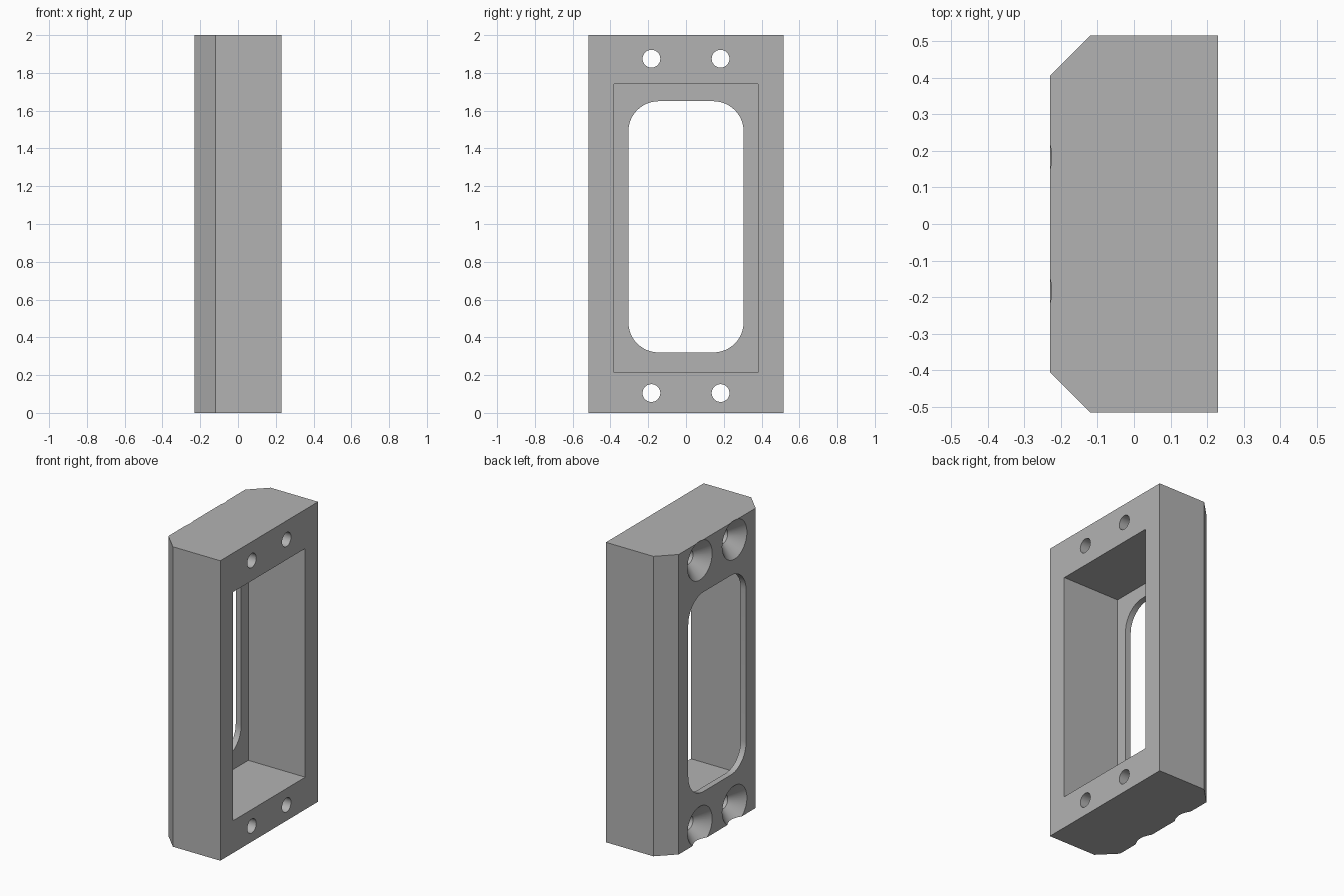
import bpy, bmesh, math
from mathutils import Vector

cube = bpy.data.objects.get("Cube")
if cube:
    bpy.data.objects.remove(cube, do_unlink=True)

grey = bpy.data.materials.new("plain_grey")
grey.use_nodes = True
colour = (0.45, 0.45, 0.45, 1)
grey.diffuse_color = colour
grey.node_tree.nodes["Principled BSDF"].inputs["Base Color"].default_value = colour

HX, HY, H = 0.23, 0.515, 2.0       # half depth, half width, height
CHAMFER = 0.11
FLOOR_X = -0.19                    # pocket floor, leaving a thin lip


def prism(name, points, offset):
    """Extrude a closed outline along the offset vector."""
    bm = bmesh.new()
    face = bm.faces.new([bm.verts.new(p) for p in points])
    new = bmesh.ops.extrude_face_region(bm, geom=[face])["geom"]
    bmesh.ops.translate(bm, vec=Vector(offset),
                        verts=[g for g in new if isinstance(g, bmesh.types.BMVert)])
    return finish(name, bm)


def finish(name, bm):
    bmesh.ops.recalc_face_normals(bm, faces=bm.faces)
    mesh = bpy.data.meshes.new(name)
    bm.to_mesh(mesh)
    bm.free()
    mesh.materials.append(grey)
    ob = bpy.data.objects.new(name, mesh)
    bpy.context.collection.objects.link(ob)
    return ob


def rounded_outline(x, hy, z0, z1, r, steps=12):
    """Rounded rectangle in the plane of constant x."""
    pts = []
    corners = [(hy - r, z1 - r), (r - hy, z1 - r), (r - hy, z0 + r), (hy - r, z0 + r)]
    for i, (y, z) in enumerate(corners):
        for k in range(steps + 1):
            a = math.pi / 2 * (i + k / steps)
            pts.append((x, y + r * math.cos(a), z + r * math.sin(a)))
    return pts


def screw_cutter(y, z, hole=0.047, head=0.13, over=0.05, sides=48):
    """Through hole with a 45 degree countersink on the -x face."""
    profile = [(-HX - over, head + over), (-HX + head - hole, hole), (HX + over, hole)]
    bm = bmesh.new()
    rings = []
    for x, r in profile:
        rings.append([bm.verts.new((x, y + r * math.cos(a), z + r * math.sin(a)))
                      for a in (math.tau * k / sides for k in range(sides))])
    for a, b in zip(rings, rings[1:]):
        for k in range(sides):
            n = (k + 1) % sides
            bm.faces.new((a[k], a[n], b[n], b[k]))
    bm.faces.new(rings[0])
    bm.faces.new(rings[-1])
    return finish("screw_cutter", bm)


# Block with two chamfered vertical edges
outline = [(HX, -HY, 0), (HX, HY, 0), (-HX + CHAMFER, HY, 0), (-HX, HY - CHAMFER, 0),
           (-HX, CHAMFER - HY, 0), (-HX + CHAMFER, -HY, 0)]
housing = prism("housing", outline, (0, 0, H))

# Rectangular pocket, rounded window and four countersunk holes
pocket = [(FLOOR_X, y, z) for y, z in
          ((-0.38, 0.215), (0.38, 0.215), (0.38, 1.74), (-0.38, 1.74))]
cutters = [prism("pocket_cutter", pocket, (0.6, 0, 0)),
           prism("window_cutter", rounded_outline(-0.4, 0.305, 0.32, 1.65, 0.16), (0.4, 0, 0))]
cutters += [screw_cutter(y, z) for y in (-0.183, 0.183) for z in (0.105, 1.875)]

bpy.ops.object.select_all(action="DESELECT")
bpy.context.view_layer.objects.active = housing
housing.select_set(True)
for cutter in cutters:
    cutter.hide_render = True
    mod = housing.modifiers.new("cut", "BOOLEAN")
    mod.operation = "DIFFERENCE"
    mod.solver = "EXACT"
    mod.object = cutter
    bpy.ops.object.modifier_apply(modifier=mod.name)
    bpy.data.objects.remove(cutter, do_unlink=True)

bpy.ops.object.shade_smooth_by_angle(angle=math.radians(30))
